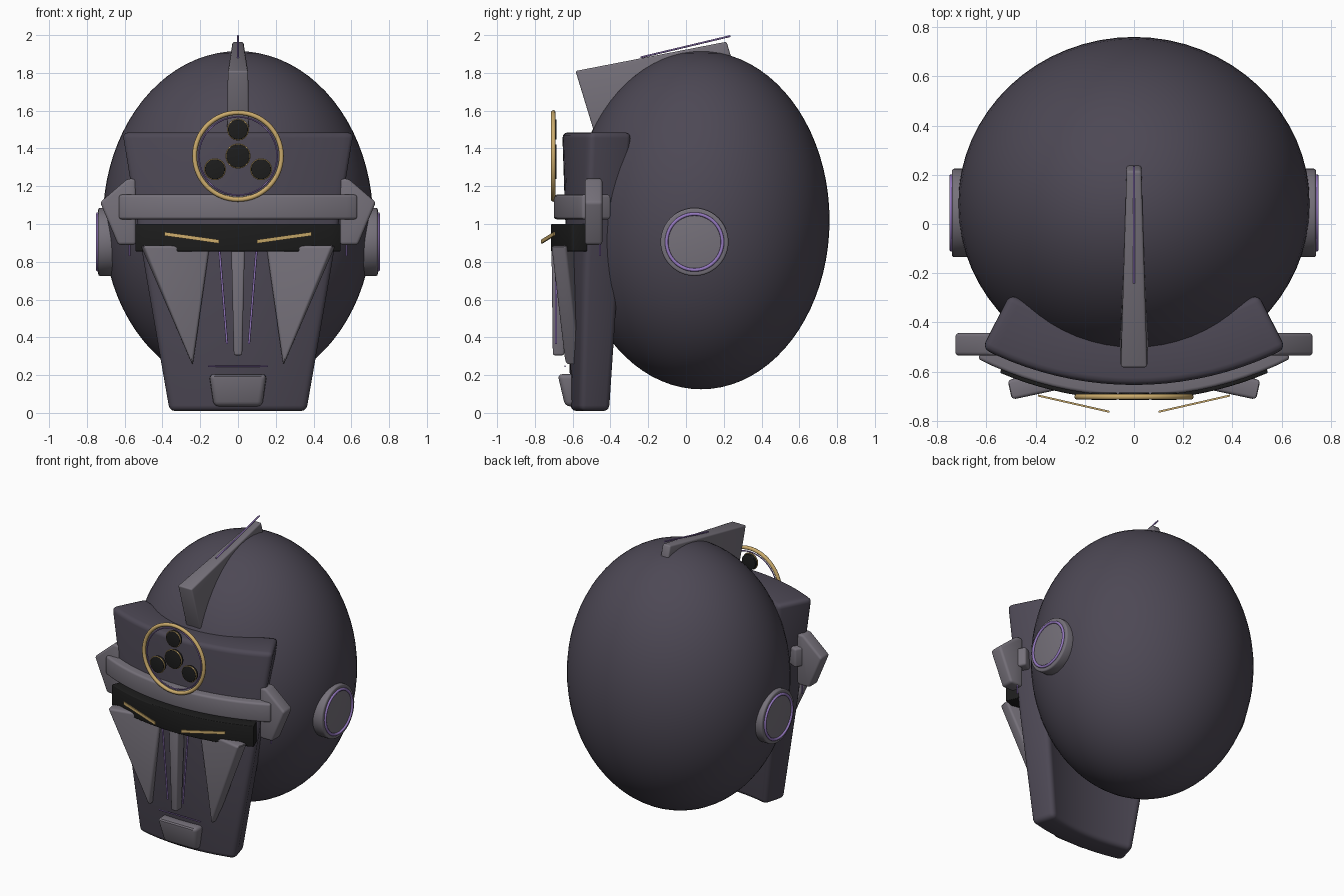
import bpy, bmesh, math
from mathutils import Vector

cube = bpy.data.objects.get("Cube")
if cube:
    bpy.data.objects.remove(cube, do_unlink=True)


def material(name, r, g, b):
    m = bpy.data.materials.new(name)
    m.use_nodes = True
    m.diffuse_color = (r, g, b, 1)
    bsdf = m.node_tree.nodes["Principled BSDF"]
    bsdf.inputs["Base Color"].default_value = (r, g, b, 1)
    bsdf.inputs["Roughness"].default_value = 0.6
    return m


DARK = material("dark_violet_grey", 0.074, 0.065, 0.09)
GREY = material("mid_grey", 0.18, 0.165, 0.195)
BLACK = material("black", 0.012, 0.012, 0.012)
GOLD = material("gold", 0.6, 0.41, 0.15)
PURPLE = material("purple", 0.3, 0.19, 0.52)


def finish(name, bm, mat, bevel=0.0, angle=35):
    """Bevel the sharp edges, smooth and link a bmesh as an object."""
    bmesh.ops.recalc_face_normals(bm, faces=bm.faces)
    if bevel:
        sharp = [e for e in bm.edges if e.calc_face_angle(0) > math.radians(30)]
        bmesh.ops.bevel(bm, geom=sharp, offset=bevel, segments=3, profile=0.5,
                        affect='EDGES', clamp_overlap=True)
    mesh = bpy.data.meshes.new(name)
    bm.to_mesh(mesh)
    bm.free()
    mesh.materials.append(mat)
    ob = bpy.data.objects.new(name, mesh)
    bpy.context.scene.collection.objects.link(ob)
    bpy.ops.object.select_all(action='DESELECT')
    ob.select_set(True)
    bpy.context.view_layer.objects.active = ob
    bpy.ops.object.shade_smooth_by_angle(angle=math.radians(angle))
    return ob


def loft(name, ring_a, ring_b, mat, bevel=0.0):
    """Solid between two matching outlines."""
    bm = bmesh.new()
    a = [bm.verts.new(p) for p in ring_a]
    b = [bm.verts.new(p) for p in ring_b]
    bm.faces.new(a)
    bm.faces.new(b[::-1])
    for i in range(len(a)):
        j = (i + 1) % len(a)
        bm.faces.new((a[i], b[i], b[j], a[j]))
    return finish(name, bm, mat, bevel)


def arc_slab(name, rows, mat, bevel, steps=20):
    """Curved plate; each row is height, half width, front y, radius, thickness."""
    bm = bmesh.new()
    rings = []
    for z, half, front, radius, thick in rows:
        limit = math.asin(half / radius)
        ring = []
        for i in range(steps + 1):
            t = limit * (2 * i / steps - 1)
            ring.append([bm.verts.new((r * math.sin(t), front + radius - r * math.cos(t), z))
                         for r in (radius, radius - thick)])
        rings.append(ring)
    for lo, hi in zip(rings, rings[1:]):
        for i in range(steps):
            for k in (0, 1):
                bm.faces.new((lo[i][k], lo[i + 1][k], hi[i + 1][k], hi[i][k]))
        for i in (0, steps):
            bm.faces.new((lo[i][0], hi[i][0], hi[i][1], lo[i][1]))
    for ring in (rings[0], rings[-1]):
        for i in range(steps):
            bm.faces.new((ring[i][0], ring[i + 1][0], ring[i + 1][1], ring[i][1]))
    return finish(name, bm, mat, bevel)


def disc(name, centre, radius, depth, axis, mat, bevel):
    bm = bmesh.new()
    bmesh.ops.create_cone(bm, cap_ends=True, segments=48, radius1=radius, radius2=radius, depth=depth)
    rot = Vector(axis).to_track_quat('Z', 'Y').to_matrix()
    bmesh.ops.rotate(bm, verts=bm.verts, matrix=rot)
    bmesh.ops.translate(bm, verts=bm.verts, vec=centre)
    return finish(name, bm, mat, bevel)


def ring(name, centre, major, minor, axis, mat):
    bpy.ops.mesh.primitive_torus_add(major_radius=major, minor_radius=minor, major_segments=64,
                                     minor_segments=10, location=centre,
                                     rotation=Vector(axis).to_track_quat('Z', 'Y').to_euler())
    ob = bpy.context.object
    ob.name = name
    ob.data.materials.append(mat)
    bpy.ops.object.shade_smooth()


def rod(name, start, end, radius, mat):
    a, b = Vector(start), Vector(end)
    bm = bmesh.new()
    bmesh.ops.create_cone(bm, cap_ends=True, segments=10, radius1=radius, radius2=radius,
                          depth=(b - a).length)
    bmesh.ops.rotate(bm, verts=bm.verts, matrix=(b - a).to_track_quat('Z', 'Y').to_matrix())
    bmesh.ops.translate(bm, verts=bm.verts, vec=(a + b) / 2)
    return finish(name, bm, mat, angle=50)


# Helmet shell
bm = bmesh.new()
bmesh.ops.create_uvsphere(bm, u_segments=64, v_segments=40, radius=1)
bmesh.ops.scale(bm, verts=bm.verts, vec=(0.715, 0.68, 0.895))
bmesh.ops.translate(bm, verts=bm.verts, vec=(0, 0.08, 1.02))
finish("helmet_shell", bm, DARK)

# Curved face plate, brow band and visor
arc_slab("face_plate", [(0.01, 0.37, -0.61, 1.36, 0.165), (0.75, 0.5, -0.63, 1.36, 0.2),
                        (1.485, 0.622, -0.655, 1.36, 0.25)], DARK, 0.03)
arc_slab("brow_band", [(1.025, 0.635, -0.7, 1.4, 0.17), (1.155, 0.635, -0.7, 1.4, 0.17)], GREY, 0.014)
arc_slab("visor", [(0.855, 0.545, -0.715, 1.4, 0.09), (1.0, 0.545, -0.715, 1.4, 0.09)], BLACK, 0.005)

# Crest, wide at the front and narrow at the back, with a line on top
profile = [(-0.585, 1.81, 0.054), (0.215, 1.965, 0.03), (0.24, 1.88, 0.03),
           (-0.1, 1.7, 0.045), (-0.475, 1.45, 0.058)]
loft("crest", [(w, y, z) for y, z, w in profile], [(-w, y, z) for y, z, w in profile], GREY, 0.01)
rod("crest_line", (0, -0.24, 1.882), (0, 0.235, 1.995), 0.005, PURPLE)

# Forehead emblem: large ring with four lenses
FRONT = (0, -1, 0)
ring("emblem_ring", (0, -0.702, 1.36), 0.23, 0.0125, FRONT, GOLD)
ring("emblem_inner_ring", (0, -0.7, 1.36), 0.207, 0.004, FRONT, PURPLE)
lenses = [(0, 1.36, 0.062), (0, 1.5, 0.053), (-0.122, 1.29, 0.053), (0.122, 1.29, 0.053)]
for x, z, r in lenses:
    disc("emblem_lens", (x, -0.7, z), r, 0.03, FRONT, BLACK, 0.004)
    ring("emblem_lens_rim", (x, -0.708, z), r, 0.0045, FRONT, GOLD)

# Nose ridge and chin
loft("nose_ridge",
     [(-0.036, -0.712, 0.88), (0.036, -0.712, 0.88), (0.022, -0.705, 0.305), (-0.022, -0.705, 0.305)],
     [(-0.036, -0.63, 0.88), (0.036, -0.63, 0.88), (0.022, -0.645, 0.305), (-0.022, -0.645, 0.305)],
     GREY, 0.01)
loft("chin_block",
     [(-0.15, -0.68, 0.205), (0.15, -0.68, 0.205), (0.125, -0.64, 0.035), (-0.125, -0.64, 0.035)],
     [(-0.155, -0.58, 0.205), (0.155, -0.58, 0.205), (0.13, -0.58, 0.035), (-0.13, -0.58, 0.035)],
     GREY, 0.025)
rod("mouth_line", (-0.16, -0.64, 0.247), (0.16, -0.64, 0.247), 0.004, PURPLE)

# Mirrored side parts
for s, side in ((1, "left"), (-1, "right")):
    # Cheek plate, flaring forward at its outer top corner
    front = [(0.5, -0.715, 0.885), (0.15, -0.64, 0.885), (0.24, -0.64, 0.25)]
    loft(side + "_cheek_plate", [(s * x, y, z) for x, y, z in front],
         [(s * (x + 0.018 * (x > 0.4)), y + 0.08, z) for x, y, z in front], GREY, 0.014)

    # Temple guard
    outline = [(0.54, 1.24), (0.585, 1.24), (0.73, 1.115), (0.635, 0.89), (0.54, 0.89)]
    loft(side + "_temple_guard", [(s * x, -0.535, z) for x, z in outline],
         [(s * x, -0.443, z) for x, z in outline], GREY, 0.015)
    rod(side + "_temple_line", (s * 0.575, -0.455, 0.9), (s * 0.575, -0.455, 0.83), 0.005, PURPLE)

    # Slanted eye strip
    inner, outer = Vector((s * 0.1, -0.763, 0.907)), Vector((s * 0.39, -0.697, 0.948))
    section = [(-0.004, -0.01), (0.004, -0.01), (0.004, 0.01), (-0.004, 0.01)]
    loft(side + "_eye_strip", [inner + Vector((0, y, z)) for y, z in section],
         [outer + Vector((0, y, z)) for y, z in section], GOLD)

    # Line beside the nose
    rod(side + "_nose_line", (s * 0.098, -0.688, 0.86), (s * 0.058, -0.688, 0.365), 0.006, PURPLE)

    # Ear disc
    disc(side + "_ear_disc", (s * 0.695, 0.045, 0.905), 0.18, 0.09, (s, 0, 0), GREY, 0.01)
    ring(side + "_ear_ring", (s * 0.742, 0.045, 0.905), 0.148, 0.009, (s, 0, 0), PURPLE)
